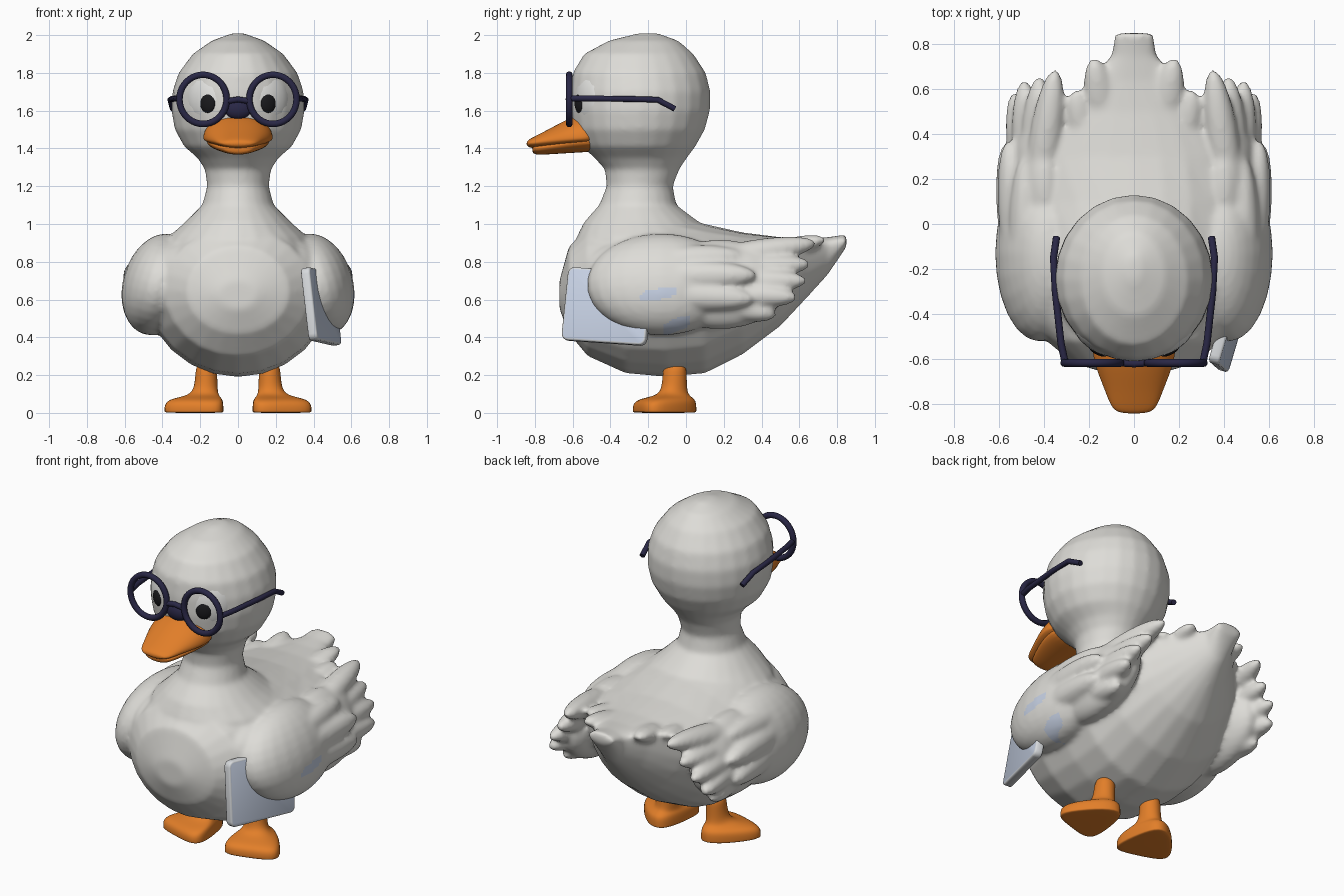
import bpy, bmesh, math
from mathutils import Matrix, Vector

cube = bpy.data.objects.get("Cube")
if cube:
    bpy.data.objects.remove(cube, do_unlink=True)


def material(name, *rgb):
    m = bpy.data.materials.new(name)
    m.use_nodes = True
    m.diffuse_color = (*rgb, 1)
    bsdf = next(n for n in m.node_tree.nodes if n.type == 'BSDF_PRINCIPLED')
    bsdf.inputs["Base Color"].default_value = (*rgb, 1)
    return m


PLUMAGE = material("plumage grey", .73, .72, .685)
WHITE = material("eye white", .78, .78, .76)
BLACK = material("pupil black", .01, .01, .012)
ORANGE = material("bill orange", .76, .21, .022)
NAVY = material("frame navy", .022, .02, .06)
BLUE = material("folder blue", .58, .65, .79)
PALE = material("folder edge", .68, .7, .72)


def make(name, bm, *mats):
    """Turn a bmesh into an object with its materials."""
    bmesh.ops.recalc_face_normals(bm, faces=bm.faces)
    mesh = bpy.data.meshes.new(name)
    bm.to_mesh(mesh)
    bm.free()
    ob = bpy.data.objects.new(name, mesh)
    bpy.context.collection.objects.link(ob)
    for m in mats:
        mesh.materials.append(m)
    mesh.shade_smooth()
    return ob


def subdivide(ob):
    mod = ob.modifiers.new("round", 'SUBSURF')
    mod.levels = mod.render_levels = 2


def fuse(ob, voxel, passes, *mats):
    """Melt overlapping volumes into one smooth skin."""
    mod = ob.modifiers.new("fuse", 'REMESH')
    mod.mode, mod.voxel_size = 'VOXEL', voxel
    mod = ob.modifiers.new("relax", 'SMOOTH')
    mod.factor, mod.iterations = .5, passes
    bpy.context.view_layer.update()
    dg = bpy.context.evaluated_depsgraph_get()
    mesh = bpy.data.meshes.new_from_object(ob.evaluated_get(dg))
    ob.modifiers.clear()
    ob.data = mesh
    mesh.materials.clear()
    for m in mats:
        mesh.materials.append(m)
    mesh.shade_smooth()
    bpy.context.view_layer.update()


def loft(bm, rings):
    """Skin a list of equal rings and close both ends."""
    rows = [[bm.verts.new(p) for p in ring] for ring in rings]
    n = len(rows[0])
    for a, b in zip(rows, rows[1:]):
        for i in range(n):
            j = (i + 1) % n
            bm.faces.new((a[i], a[j], b[j], b[i]))
    bm.faces.new(rows[0])
    bm.faces.new(rows[-1])


def circle(n=24):
    return [(math.cos(math.tau * i / n), math.sin(math.tau * i / n)) for i in range(n)]


def cross_section(y, top, mid, bottom, w):
    """Ring across y whose widest point sits at height mid."""
    return [(w * c, y, mid + s * (top - mid if s > 0 else mid - bottom)) for c, s in circle()]


def blob(bm, center, radii, turn=Matrix()):
    bmesh.ops.create_uvsphere(bm, u_segments=24, v_segments=16, radius=1,
                              matrix=Matrix.Translation(center) @ turn @ Matrix.Diagonal((*radii, 1)))


def feather(bm, root, tip, width, thick):
    """Long ellipsoid from root to tip."""
    a, b = Vector(root), Vector(tip)
    turn = (b - a).to_track_quat('Y', 'Z').to_matrix().to_4x4()
    blob(bm, (a + b) / 2, (thick, (b - a).length / 2, width), turn)


def tube(name, points, radius, mat, cyclic=False):
    curve = bpy.data.curves.new(name, 'CURVE')
    curve.dimensions = '3D'
    curve.bevel_depth, curve.bevel_resolution, curve.use_fill_caps = radius, 3, True
    spline = curve.splines.new('POLY')
    spline.points.add(len(points) - 1)
    for p, co in zip(spline.points, points):
        p.co = (*co, 1)
    spline.use_cyclic_u = cyclic
    curve.materials.append(mat)
    bpy.context.collection.objects.link(bpy.data.objects.new(name, curve))


# Body, tail, neck and head
bm = bmesh.new()
loft(bm, [cross_section(*r) for r in (
    (-.67, .7, .63, .55, .1), (-.62, .88, .64, .42, .27), (-.52, .98, .65, .3, .39),
    (-.32, 1.03, .66, .21, .48), (-.1, 1.05, .68, .19, .5), (.1, 1.0, .7, .21, .5),
    (.3, .955, .76, .31, .46), (.5, .93, .83, .46, .33), (.64, .925, .87, .61, .19),
    (.75, .93, .89, .73, .1), (.85, .945, .91, .88, .085))])
loft(bm, [[(w * c, (front + back) / 2 + s * (back - front) / 2, z) for c, s in circle()]
          for z, front, back, w in (
    (.8, -.6, .2, .42), (.93, -.58, .18, .37), (1.01, -.54, .07, .28), (1.1, -.46, -.05, .19),
    (1.2, -.42, -.07, .163), (1.29, -.43, -.035, .175), (1.35, -.485, .005, .215),
    (1.41, -.55, .05, .285), (1.5, -.595, .1, .335), (1.6, -.612, .127, .353),
    (1.7, -.612, .13, .348), (1.8, -.6, .105, .315), (1.9, -.54, .04, .24),
    (1.97, -.41, -.04, .14), (2.01, -.25, -.15, .03))])
for s in (-1, 1):
    feather(bm, (s * .12, .35, .83), (s * .18, .74, .92), .05, .07)
    feather(bm, (s * .2, .2, .8), (s * .26, .6, .9), .05, .065)
    # Shoulders that carry the wings
    blob(bm, (s * .28, -.2, .74), (.2, .36, .2), Matrix.Rotation(s * .3, 4, 'Y'))
    blob(bm, (s * .29, .12, .74), (.18, .36, .17), Matrix.Rotation(s * .2, 4, 'Y'))
    # Wings with two layers of feathers
    blob(bm, (s * .42, -.13, .68), (.19, .395, .275), Matrix.Rotation(s * -.28, 4, 'Y'))
    blob(bm, (s * .43, .18, .68), (.13, .36, .24), Matrix.Rotation(s * -.2, 4, 'Y'))
    for x, y, z in ((.35, .69, .9), (.42, .66, .79), (.49, .64, .7), (.53, .59, .61), (.51, .48, .52)):
        feather(bm, (s * .44, .02, .68 + (z - .68) * .5), (s * x, y, z), .07, .075)
    for x, y, z in ((.48, .31, .83), (.56, .37, .73), (.57, .36, .6)):
        feather(bm, (s * .49, -.38, (z + .7) / 2), (s * x, y, z), .085, .075)
duck = make("body_head_and_wings", bm)
fuse(duck, .014, 8, PLUMAGE, BLUE)
# Blue patches on the wing that carries the folder
for f in duck.data.polygons:
    x, y, z = f.center
    upper = ((y + .145) / .095) ** 4 + ((z - .63 - (y + .145) * .2) / .03) ** 4 < 1
    lower = ((y + .05) / .068) ** 4 + ((z - .465 - (y + .05) * .4) / .035) ** 4 < 1
    if x > .42 and f.normal.x > 0 and (upper or lower):
        f.material_index = 1

# Folder tucked under the left wing
u = Vector((.13, .44, -.03)).normalized()
n = u.cross(Vector((-.055, 0, .38))).normalized()
v = n.cross(u)
axes = Matrix((u, n, v)).transposed().to_4x4()
bm = bmesh.new()
bmesh.ops.create_cube(bm, size=1, matrix=Matrix.Diagonal((.465, .05, .39, 1)))
bmesh.ops.bevel(bm, geom=[e for e in bm.edges if abs(e.verts[0].co.y - e.verts[1].co.y) > .01],
                offset=.035, segments=4, profile=.5, affect='EDGES')
bmesh.ops.bevel(bm, geom=[e for e in bm.edges if len({round(q.co.y, 3) for q in e.verts}) == 1],
                offset=.01, segments=2, profile=.5, affect='EDGES')
bm.normal_update()
for f in bm.faces:
    f.material_index = 0 if abs(f.normal.y) > .95 else 1
folder = make("folder", bm, BLUE, PALE)
folder.matrix_world = Matrix.Translation((.44, -.415, .563)) @ axes

# Bill in two halves
bm = bmesh.new()
loft(bm, [cross_section(*r) for r in (
    (-.46, 1.58, 1.46, 1.42, .18), (-.56, 1.585, 1.455, 1.41, .19), (-.64, 1.55, 1.45, 1.405, .172),
    (-.74, 1.495, 1.44, 1.4, .13), (-.81, 1.46, 1.43, 1.4, .105), (-.845, 1.44, 1.425, 1.41, .07))])
subdivide(make("upper_bill", bm, ORANGE))
bm = bmesh.new()
loft(bm, [cross_section(*r) for r in (
    (-.44, 1.46, 1.44, 1.385, .165), (-.57, 1.46, 1.435, 1.378, .17),
    (-.7, 1.44, 1.415, 1.37, .13), (-.79, 1.425, 1.4, 1.365, .09), (-.815, 1.42, 1.4, 1.375, .07))])
subdivide(make("lower_bill", bm, ORANGE))

# Webbed feet blending into legs
OUTLINE = ((.24, .05), (.395, -.13), (.395, -.21), (.27, -.25),
           (.13, -.295), (.065, -.26), (.09, -.05), (.13, .07))
for side, s in (("left", 1), ("right", -1)):
    leg = [(.168 + .064 * math.cos(a), -.06 + .07 * math.sin(a))
           for a in (math.radians(45 - 45 * i) for i in range(8))]
    rings = []
    for z, blend in ((0, .02), (.004, 0), (.05, 0), (.075, .2), (.09, .7), (.12, .95), (.2, 1), (.27, 1.05)):
        rings.append([(s * (p[0] + (q[0] - p[0]) * blend), p[1] + (q[1] - p[1]) * blend, z)
                      for p, q in zip(OUTLINE, leg)])
    bm = bmesh.new()
    loft(bm, rings)
    subdivide(make(side + "_leg_and_foot", bm, ORANGE))

# Eyes lying on the head
for side, s in (("left", 1), ("right", -1)):
    for part, mat, x, z, depth, radii in (
            ("eye", WHITE, .18, 1.66, .094, (.158, .1, .175)),
            ("pupil", BLACK, .168, 1.64, .006, (.046, .02, .052))):
        _, spot, out, _ = duck.closest_point_on_mesh(Vector((s * x, -.58, z)))
        bm = bmesh.new()
        blob(bm, spot - out * depth, radii, out.to_track_quat('Y', 'Z').to_matrix().to_4x4())
        make(side + "_" + part, bm, mat)

# Glasses
for side, s in (("left", 1), ("right", -1)):
    tube(side + "_rim", [(s * .185 + .125 * c, -.618, 1.66 + .13 * k) for c, k in circle(40)],
         .018, NAVY, True)
    tube(side + "_temple", [(s * x, y, z) for x, y, z in (
        (.308, -.61, 1.665), (.325, -.53, 1.665), (.35, -.3, 1.662), (.358, -.15, 1.658), (.345, -.06, 1.61))],
         .016, NAVY)
tube("bridge", [(-.06, -.618, 1.65), (0, -.622, 1.66), (.06, -.618, 1.65)], .016, NAVY)
bm = bmesh.new()
blob(bm, (0, -.6, 1.605), (.07, .034, .05))
make("nose_pad", bm, NAVY)
